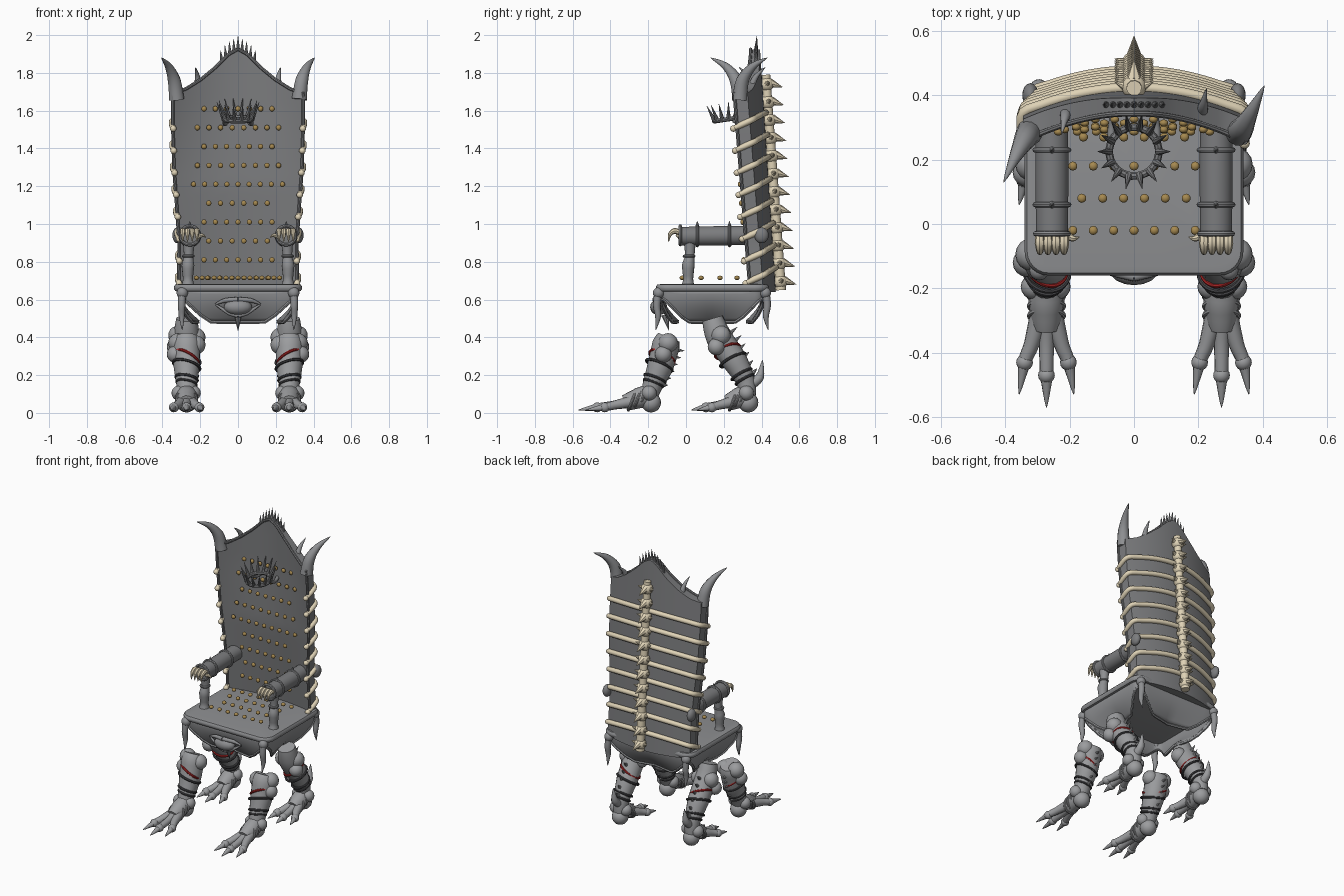
import bpy, bmesh, math
from mathutils import Vector, Quaternion

if "Cube" in bpy.data.objects:
    bpy.data.objects.remove(bpy.data.objects["Cube"])

def mat(name, c):
    m = bpy.data.materials.new(name)
    m.diffuse_color = (*c, 1)
    m.use_nodes = True
    m.node_tree.nodes["Principled BSDF"].inputs["Base Color"].default_value = m.diffuse_color
    return m

GREY = mat("iron", (0.27, 0.275, 0.285))
HIDE = mat("hide", (0.20, 0.203, 0.21))
LIGHT = mat("limb", (0.33, 0.335, 0.345))
BONE = mat("bone", (0.74, 0.65, 0.47))
GOLD = mat("brass", (0.38, 0.25, 0.08))
RED = mat("red", (0.42, 0.02, 0.02))
DARK = mat("dark", (0.06, 0.06, 0.065))

def finish(bm, name, m=GREY, thick=0):
    bmesh.ops.recalc_face_normals(bm, faces=bm.faces)
    me = bpy.data.meshes.new(name)
    bm.to_mesh(me)
    bm.free()
    ob = bpy.data.objects.new(name, me)
    bpy.context.collection.objects.link(ob)
    me.materials.append(m)
    if thick:
        ob.modifiers.new("thickness", 'SOLIDIFY').thickness = thick
    bpy.ops.object.select_all(action='DESELECT')
    ob.select_set(True)
    bpy.context.view_layer.objects.active = ob
    bpy.ops.object.shade_smooth_by_angle(angle=math.radians(40))

def table(t, v):
    for (a, p), (b, q) in zip(t, t[1:]):
        if v <= b:
            return p + (q - p) * max(0, (v - a) / (b - a))
    return t[-1][1]

def loft(bm, rings, caps=True, closed=False):
    vs = [[bm.verts.new(p) for p in r] for r in rings]
    n = len(vs[0])
    for a, b in (zip(vs, vs[1:] + vs[:1]) if closed else zip(vs, vs[1:])):
        for i in range(n):
            bm.faces.new((a[i], a[(i + 1) % n], b[(i + 1) % n], b[i]))
    if caps and not closed:
        for r in (vs[0], vs[-1]):
            for i in range(n // 2 - 1):
                bm.faces.new((r[i], r[i + 1], r[n - 2 - i], r[n - 1 - i]))

def tube(bm, pts, radii, n=10, sub=4):
    """Smooth tapered sweep through points."""
    P = [Vector(p) for p in pts]
    C, R = [], []
    for i in range(len(P) - 1):
        a, b, c, d = P[max(i - 1, 0)], P[i], P[i + 1], P[min(i + 2, len(P) - 1)]
        for k in range(sub):
            t = k / sub
            C.append(0.5 * (2 * b + (c - a) * t + (2 * a - 5 * b + 4 * c - d) * t * t + (3 * b - a - 3 * c + d) * t ** 3))
            R.append(radii[i] + (radii[i + 1] - radii[i]) * t)
    C.append(P[-1])
    R.append(radii[-1])
    T = [(C[min(i + 1, len(C) - 1)] - C[max(i - 1, 0)]).normalized() for i in range(len(C))]
    side = T[0].orthogonal().normalized()
    rings = []
    for i, (c, r) in enumerate(zip(C, R)):
        if i:
            side = T[i - 1].rotation_difference(T[i]) @ side
        rings.append([c + r * (Quaternion(T[i], 2 * math.pi * k / n) @ side) for k in range(n)])
    loft(bm, rings)

def spike(bm, a, b, r, n=8):
    tube(bm, [a, b], [r, 0.001], n, 1)

def ball(bm, c, r, sc=(1, 1, 1), seg=16):
    g = bmesh.ops.create_uvsphere(bm, u_segments=seg, v_segments=seg // 2 + 2, radius=r)
    for v in g['verts']:
        v.co = Vector(c) + Vector(v.co[i] * sc[i] for i in range(3))

def ring(bm, c, axis, R, r, n=28):
    ax = Vector(axis).normalized()
    u = ax.orthogonal().normalized()
    rings = []
    for k in range(n):
        d = Quaternion(ax, 2 * math.pi * k / n) @ u
        rings.append([Vector(c) + d * (R + r * math.cos(j * math.pi / 4)) + ax * r * math.sin(j * math.pi / 4) for j in range(8)])
    loft(bm, rings, closed=True)

# Curved backrest shell
W = [(.64, .315), (.9, .312), (1.1, .325), (1.3, .34), (1.5, .345), (1.7, .345)]
TOP = [(0, 1.925), (.05, 1.90), (.12, 1.83), (.2, 1.765), (.28, 1.715), (.36, 1.69)]
DISH = [(.65, .04), (1.2, .04), (1.6, .085), (1.9, .105)]
def side_y(z): return .255 + (1.7 - z) * .08
def front_y(u, z): return side_y(z) + table(DISH, z) * (1 - u * u)
def back_y(u, z): return (side_y(z) + .07) * u * u + (.40 + (1.8 - z) * .065) * (1 - u * u)
us = [-1 + i / 16 for i in range(33)]
rows = []
for j in range(25):
    f, b = [], []
    for u in us:
        z = .64 + (table(TOP, abs(u) * .35) - .64) * j / 24
        x = u * table(W, z)
        f.append((x, front_y(u, z), z))
        b.append((x, back_y(u, z), z))
    rows.append(f + b[::-1])
bm = bmesh.new()
loft(bm, rows)
finish(bm, "backrest", HIDE)
bm = bmesh.new()
edge = [rows[j][0] for j in range(24)] + rows[24][:33] + [rows[j][32] for j in range(23, -1, -1)]
tube(bm, edge, [.009] * len(edge), 8, 1)
finish(bm, "backrest_rim", HIDE)

# Horns (twisted opposite ways), shoulder spikes and crest
bm = bmesh.new()
tube(bm, [(-.325, .285, 1.66), (-.338, .265, 1.76), (-.368, .21, 1.835), (-.405, .13, 1.88)], [.042, .035, .02, .001], 12)
tube(bm, [(.325, .285, 1.66), (.338, .30, 1.76), (.368, .355, 1.835), (.405, .43, 1.88)], [.042, .035, .02, .001], 12)
tube(bm, [(-.21, .345, 1.72), (-.215, .33, 1.78), (-.225, .28, 1.83)], [.022, .014, .001])
tube(bm, [(.21, .345, 1.72), (.215, .37, 1.78), (.225, .42, 1.83)], [.022, .014, .001])
for i in range(-4, 5):
    x = i * .021
    spike(bm, (x, .37, table(TOP, abs(x)) - .02), (x * 1.1, .375, table(TOP, abs(x)) + .07 - abs(x) * .2), .013)
finish(bm, "horns_and_crest")

# Floating spiked crown in front of the headrest
bm = bmesh.new()
ring(bm, (0, .225, 1.555), (0, -.15, 1), .077, .012)
for i in range(14):
    a = 2 * math.pi * i / 14
    c, s = math.cos(a), math.sin(a)
    spike(bm, (.077 * c, .225 + .077 * s, 1.56 + s * .012), (.112 * c, .225 + .118 * s, 1.645 + s * .02), .012)
for s in (-1, 1):
    tube(bm, [(s * .07, .25, 1.55), (s * .07, .30, 1.53), (s * .06, .35, 1.54)], [.012] * 3)
finish(bm, "crown", HIDE)

# Spine and ribs on the back
bm = bmesh.new()
def spine_y(z): return .425 + (1.75 - z) * .07
tube(bm, [(0, spine_y(1.79), 1.79), (0, spine_y(.65), .65)], [.024, .028])
for i in range(12):
    z = 1.74 - i * .095
    y = spine_y(z)
    ball(bm, (0, y, z), .038, (1, 1, 1))
    spike(bm, (0, y + .02, z + .005), (0, y + .085, z - .015), .026)
    for s in (-1, 1):
        spike(bm, (s * .02, y, z), (s * .06, y + .015, z + .012), .02)
finish(bm, "spine", BONE)
bm = bmesh.new()
for i in range(8):
    z0 = 1.59 - i * .117
    for s in (-1, 1):
        pts = []
        for k in range(7):
            u = k / 6
            z = z0 - .04 * u ** 2
            pts.append((s * u * (table(W, z) - .002), back_y(u, z) + .01, z))
        for d, y, o in ((.062, .03, .004), (.085, -.02, -.002)):
            z = z0 - d
            pts.append((s * (table(W, z) + o), side_y(z) + y, z))
        tube(bm, pts, [.016] * 7 + [.017, .013], 10, 3)
        ball(bm, pts[-1], .017)
finish(bm, "ribs", BONE)

# Seat slab and hollow scalloped skirt
def rrect(inset, z, r=.075):
    hx, hy, cy = .34 - inset, .30 - inset, .14
    r = max(r - inset, .02)
    arc = [(sx * (hx - r) + r * math.cos(a), cy + sy * (hy - r) + r * math.sin(a))
           for q, (sx, sy) in enumerate(((1, 1), (-1, 1), (-1, -1), (1, -1)))
           for a in [(q + k / 6) * math.pi / 2 for k in range(7)]]
    out = []
    for i, p in enumerate(arc):
        out.append((*p, z))
        if i % 7 == 6:
            q = arc[(i + 1) % 28]
            out += [(p[0] + (q[0] - p[0]) * k / 14, p[1] + (q[1] - p[1]) * k / 14, z) for k in range(1, 14)]
    return out
bm = bmesh.new()
loft(bm, [rrect(i, z) for i, z in ((.03, .64), (.008, .645), (0, .657), (0, .668), (.008, .679), (.03, .682))], False)
for z in (.64, .682):
    bm.faces.new([bm.verts.new(p) for p in rrect(.03, z)])
bmesh.ops.remove_doubles(bm, verts=bm.verts, dist=.0005)
finish(bm, "seat")
bm = bmesh.new()
rings = []
for j in range(9):
    t, r = j / 8, []
    for x, y, z in rrect(.02, .65):
        c = min(abs(x) / .32, abs(y - .14) / .28)
        k = min(1, max(0, (.98 - c) / .42))
        k = k * k * (3 - 2 * k)
        d = t * (.045 + .125 * k)
        f = 1 - (d / .17) ** 2 * .34 * (1 - c * .5)
        r.append((x * f, .14 + (y - .14) * f, .65 - d))
    rings.append(r)
loft(bm, rings, False)
tube(bm, rings[-1] + rings[-1][:1], [.009] * (len(rings[-1]) + 1), 6, 1)
finish(bm, "seat_skirt", GREY, .012)

# Skirt ornaments: corner drops and front boss
bm = bmesh.new()
for s in (-1, 1):
    for y, d in ((-.145, -1), (.42, 1)):
        ball(bm, (s * .295, y, .635), .03)
        tube(bm, [(s * .295, y, .65), (s * .298, y + d * .01, .57), (s * .298, y + d * .003, .51), (s * .295, y + d * .015, .44)], [.022, .02, .016, .001])
    tube(bm, [(0, -.165, .60), (s * .07, -.15, .595), (s * .12, -.135, .575)], [.014, .012, .004])
    tube(bm, [(0, -.15, .515), (s * .05, -.145, .53), (s * .12, -.135, .575)], [.012, .012, .004])
ball(bm, (0, -.145, .56), .05, (1.5, .9, .85))
spike(bm, (0, -.11, .52), (0, -.09, .435), .022)
finish(bm, "skirt_ornaments")

# Buttons on back and seat
bm = bmesh.new()
BY = [(.8, .305), (1.0, .30), (1.2, .285), (1.4, .30), (1.6, .325)]
for z, n, w in ((1.61, 7, .18), (1.51, 8, .215), (1.41, 7, .18), (1.31, 8, .215), (1.21, 9, .235),
                (1.11, 6, .155), (1.01, 7, .18), (.91, 6, .155), (.81, 7, .18)):
    for i in range(n):
        ball(bm, (-w + 2 * w * i / (n - 1), table(BY, z), z), .0145, (1, .8, 1), 10)
for y, n, w in ((-.02, 7, .19), (.08, 6, .162), (.18, 7, .19), (.27, 8, .22)):
    for i in range(n):
        ball(bm, (-w + 2 * w * i / (n - 1), y, .715), .0145, (1, 1, .8), 10)
finish(bm, "buttons", GOLD)

# Armrests, posts and hand claws
arm, trim, claws = bmesh.new(), bmesh.new(), bmesh.new()
for s in (-1, 1):
    x = s * .255
    tube(arm, [(x, -.03, .935), (x, .16, .937), (x, .37, .94)], [.05, .052, .05], 20)
    ring(trim, (x, -.03, .94), (0, 1, 0), .05, .009)
    for y in (.06, .23):
        ring(trim, (x, y, .937), (0, 1, 0), .053, .008)
        spike(trim, (x, y, .985), (x, y, 1.015), .012)
    ball(arm, (s * .322, .40, .94), .042, (.6, .9, 1))
    tube(trim, [(s * .265, .01, .67), (s * .265, .012, .71), (s * .265, .012, .78), (s * .262, .02, .83), (s * .26, .02, .90)],
         [.036, .026, .034, .024, .032], 14)
    ring(trim, (s * .263, .016, .83), (0, 0, 1), .026, .008)
    for i in range(4):
        cx = x + (i - 1.5) * .025
        tube(claws, [(cx, -.035, .955), (cx, -.06, .963), (cx, -.085, .945), (cx, -.092, .905)], [.014, .016, .011, .001], 8)
    tube(claws, [(s * .215, -.03, .93), (s * .19, -.045, .94), (s * .17, -.04, .93)], [.014, .01, .001], 8)
finish(arm, "armrests", HIDE)
finish(trim, "armrest_posts")
finish(claws, "arm_claws", BONE)

# Clawed legs
def leg(name, path, radii, ya, k):
    body, red, dark = bmesh.new(), bmesh.new(), bmesh.new()
    for s in (-1, 1):
        def at(dx, y, z): return Vector((s * (.272 + dx), y, z))
        P = [at(0, *p) for p in path]
        tube(body, P, radii, 16)
        # muscle lobes and joints
        for dx, y, z, r in ((-.05, 0, 0, .05), (.045, .01, .01, .052), (.06, -.015, -.05, .045)):
            ball(body, at(dx, path[1][0] + y, path[1][1] + z), r)
        for dx in (-.035, .04):
            ball(body, at(dx, ya, .105), .04)
        ball(body, at(0, ya + .01, .055), .053)
        # bands and back spikes
        ax = P[3] - P[1]
        nrm = Vector((0, -ax.z, ax.y)).normalized() * (1 if ax.z < 0 else -1)
        for b, t, R, tl in ((red, .32, .070, .12), (dark, .52, .073, .06), (dark, .85, .058, .04), (dark, .97, .052, .04)):
            ring(b, P[1] + ax * t, ax + Vector((s * tl, -tl * .3, 0)), R, .008)
        for i in range(6):
            c = P[1] + ax * (.05 + i * .18)
            spike(body, c + nrm * .045, c + nrm * (.105 - i * .005) + Vector((0, 0, .012)), .017)
        # foot with three toes
        tube(body, [at(0, ya + .02, .11), at(0, ya - .05 * k, .08), at(0, ya - .13 * k, .052)], [.05, .056, .042], 14)
        for i in range(3):
            ring(body, at(0, ya - (.03 + .03 * i) * k, .088 - i * .012), (0, 1, -.4), .053, .008)
        for d, L in ((-.085, .335), (0, .375), (.085, .335)):
            tube(body, [at(d * .25, ya - .09 * k, .06), at(d * .55, ya - .18 * k, .042), at(d * .8, ya - (L - .1) * k, .03),
                        at(d, ya - L * k, .015)], [.032, .024, .021, .001], 10)
            ball(body, at(d * .8, ya - (L - .1) * k, .029), .026)
    finish(body, name, LIGHT)
    finish(red, name + "_red_bands", RED)
    finish(dark, name + "_dark_bands", DARK)

leg("front_legs", [(-.09, .40), (-.105, .36), (-.135, .25), (-.175, .15), (-.195, .09)], [.06, .074, .07, .054, .045], -.195, 1)
leg("rear_legs", [(.14, .50), (.175, .40), (.255, .28), (.315, .17), (.325, .09)], [.055, .07, .068, .05, .045], .32, .78)
bm = bmesh.new()
for s in (-1, 1):
    tube(bm, [(s * .272, .34, .15), (s * .272, .39, .19), (s * .272, .405, .28)], [.03, .024, .001])
finish(bm, "heel_spurs", LIGHT)
